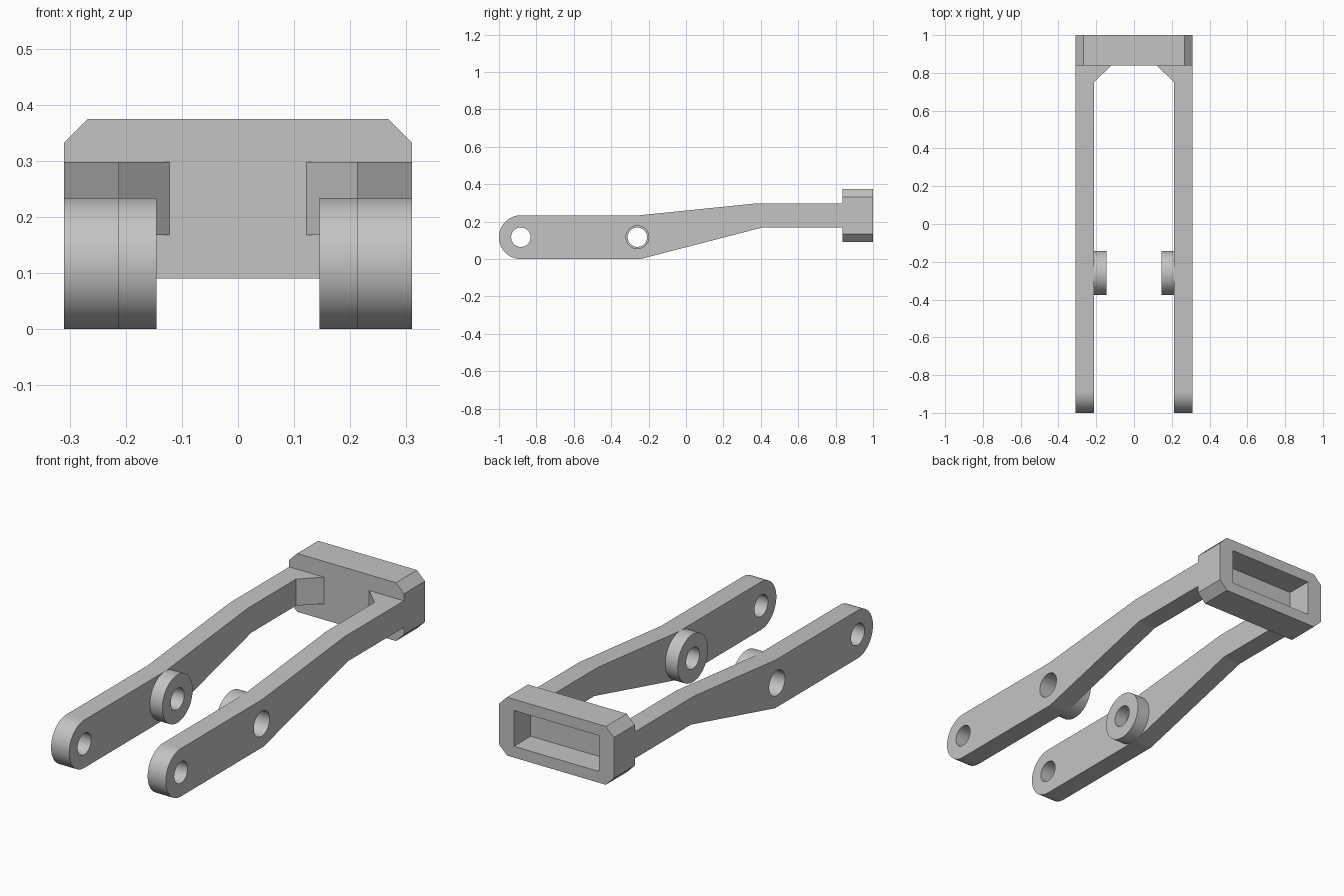
import bpy, bmesh, math
from mathutils import Vector

if "Cube" in bpy.data.objects:
    bpy.data.objects.remove(bpy.data.objects["Cube"], do_unlink=True)

grey = bpy.data.materials.new("plain grey")
grey.use_nodes = True
COLOUR = (0.55, 0.55, 0.55, 1)
grey.diffuse_color = COLOUR
grey.node_tree.nodes["Principled BSDF"].inputs["Base Color"].default_value = COLOUR


def prism(name, points, offset):
    """Extrude a closed polygon of 3D points along an offset vector."""
    bm = bmesh.new()
    face = bm.faces.new([bm.verts.new(p) for p in points])
    ext = bmesh.ops.extrude_face_region(bm, geom=[face])
    verts = [v for v in ext["geom"] if isinstance(v, bmesh.types.BMVert)]
    bmesh.ops.translate(bm, verts=verts, vec=Vector(offset))
    bmesh.ops.recalc_face_normals(bm, faces=bm.faces)
    mesh = bpy.data.meshes.new(name)
    bm.to_mesh(mesh)
    bm.free()
    mesh.materials.append(grey)
    obj = bpy.data.objects.new(name, mesh)
    bpy.context.collection.objects.link(obj)
    return obj


def arc(y, z, r, start, end, steps):
    angles = [math.radians(start + (end - start) * i / steps) for i in range(steps + 1)]
    return [(y + r * math.cos(a), z + r * math.sin(a)) for a in angles]


def side_prism(name, outline, x0, x1):
    return prism(name, [(x0, y, z) for y, z in outline], (x1 - x0, 0, 0))


def disc(name, y, r, x0, x1):
    return side_prism(name, arc(y, MID, r, 0, 360, 64)[:-1], x0, x1)


def cut(obj, cutter):
    """Subtract the cutter, bake the result and discard the cutter."""
    cutter.hide_render = True
    mod = obj.modifiers.new("cut", 'BOOLEAN')
    mod.operation = 'DIFFERENCE'
    mod.solver = 'EXACT'
    mod.object = cutter
    graph = bpy.context.evaluated_depsgraph_get()
    mesh = bpy.data.meshes.new_from_object(obj.evaluated_get(graph))
    obj.modifiers.clear()
    obj.data = mesh
    bpy.data.objects.remove(cutter, do_unlink=True)


def smooth(obj):
    bpy.ops.object.select_all(action='DESELECT')
    obj.select_set(True)
    bpy.context.view_layer.objects.active = obj
    bpy.ops.object.shade_smooth_by_angle(angle=math.radians(8))


MID = 0.117             # height of the bore axes, and radius of the rounded ends
INNER, OUTER = 0.212, 0.31
TIP, PIVOT = -0.883, -0.26
FRONT, BACK = 0.838, 1.0
LOW, HIGH = 0.168, 0.298

# Cranked arm outline, rounded at the front tip
arm_outline = arc(TIP, MID, MID, 90, 270, 32) + [
    (-0.245, 0), (0.405, LOW), (FRONT, LOW),
    (FRONT, HIGH), (0.38, HIGH), (-0.25, 2 * MID)]

for side, s in (("left", 1), ("right", -1)):
    arm = side_prism(side + "_arm", arm_outline, s * INNER, s * OUTER)
    cut(arm, disc("tip_cutter", TIP, 0.052, s * 0.1, s * 0.4))
    cut(arm, disc("pivot_cutter", PIVOT, 0.061, s * 0.1, s * 0.4))
    smooth(arm)

    # Pivot boss on the inside of the arm
    boss = disc(side + "_pivot_boss", PIVOT, MID, s * 0.145, s * INNER)
    cut(boss, disc("boss_cutter", PIVOT, 0.052, s * 0.1, s * 0.4))
    smooth(boss)

    # Triangular brace between arm and end block
    prism(side + "_brace",
          [(s * INNER, 0.75, LOW), (s * 0.122, FRONT, LOW), (s * INNER, FRONT, LOW)],
          (0, 0, HIGH - LOW))

# Chamfered end block with a rectangular pocket in its back
z0, z1, c = 0.09, 0.375, 0.043
half = [(OUTER - c, z0), (OUTER, z0 + c), (OUTER, z1 - c), (OUTER - c, z1)]
outline = half + [(-x, z) for x, z in reversed(half)]
block = prism("end_block", [(x, FRONT, z) for x, z in outline], (0, BACK - FRONT, 0))
px, pz0, pz1 = 0.23, 0.145, 0.32
cut(block, prism("pocket_cutter",
                 [(-px, BACK - 0.13, pz0), (px, BACK - 0.13, pz0),
                  (px, BACK - 0.13, pz1), (-px, BACK - 0.13, pz1)], (0, 0.2, 0)))
